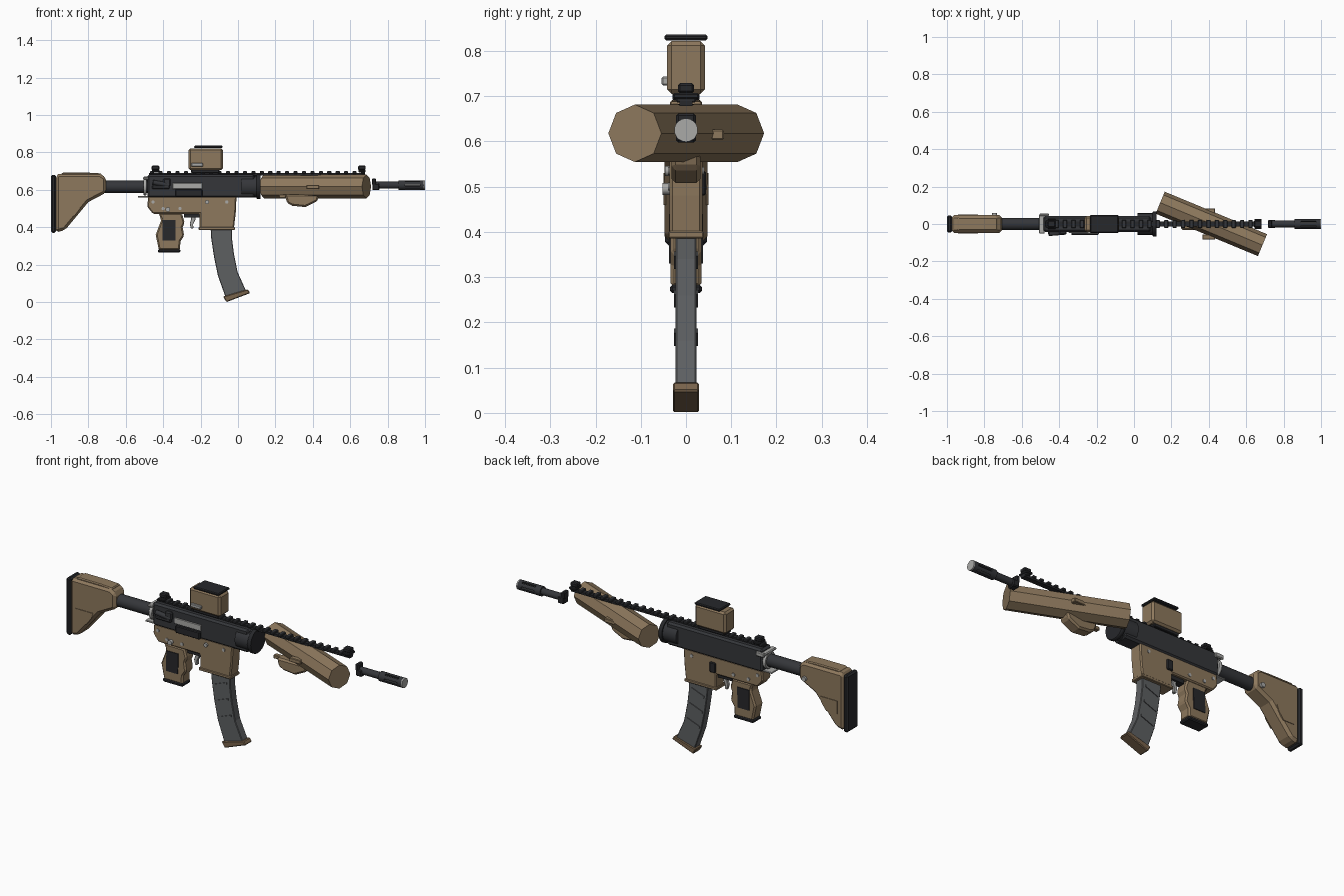
import bpy, bmesh, math
from mathutils import Vector, Matrix


def mat(name, c):
    m = bpy.data.materials.new(name)
    m.diffuse_color = (*c, 1)
    return m


TAN = mat("tan", (0.27, 0.19, 0.11))
BROWN = mat("brown", (0.19, 0.125, 0.07))
DARK = mat("dark", (0.035, 0.037, 0.042))
BLACK = mat("black", (0.02, 0.021, 0.024))
GREY = mat("grey", (0.11, 0.115, 0.12))
STEEL = mat("steel", (0.4, 0.4, 0.39))


def finish(name, bm, m, bevel=0.0, segs=1):
    bmesh.ops.recalc_face_normals(bm, faces=bm.faces)
    me = bpy.data.meshes.new(name)
    bm.to_mesh(me)
    bm.free()
    me.materials.append(m)
    ob = bpy.data.objects.new(name, me)
    bpy.context.collection.objects.link(ob)
    if bevel:
        b = ob.modifiers.new("bevel", 'BEVEL')
        b.width, b.segments, b.limit_method = bevel, segs, 'ANGLE'
        b.angle_limit = math.radians(35)
    return ob


def box(name, x, y, z, m, bevel=0.0):
    """Box from (min, max) ranges."""
    bm = bmesh.new()
    r = (x, y, z)
    bmesh.ops.create_cube(bm, size=1)
    for v in bm.verts:
        v.co = Vector([(a + b) / 2 + c * (b - a) for (a, b), c in zip(r, v.co)])
    return finish(name, bm, m, bevel)


def prism(name, pts, y0, y1, m, bevel=0.0):
    """Side profile (x, z) extruded along y."""
    bm = bmesh.new()
    f = bm.faces.new([bm.verts.new((x, y0, z)) for x, z in pts])
    g = bmesh.ops.extrude_face_region(bm, geom=[f])
    bmesh.ops.translate(bm, vec=(0, y1 - y0, 0),
                        verts=[v for v in g["geom"] if isinstance(v, bmesh.types.BMVert)])
    return finish(name, bm, m, bevel)


def rod(name, p, q, r, m, n=20, bevel=0.0):
    """Cylinder from p to q."""
    p, q = Vector(p), Vector(q)
    bm = bmesh.new()
    bmesh.ops.create_cone(bm, cap_ends=True, segments=n, radius1=r, radius2=r, depth=(q - p).length)
    rot = (q - p).to_track_quat('Z', 'Y').to_matrix().to_4x4()
    bm.transform(Matrix.Translation((p + q) / 2) @ rot)
    ob = finish(name, bm, m, bevel)
    if n > 8:
        for f in ob.data.polygons:
            f.use_smooth = len(f.vertices) == 4
    return ob


ZB = 0.618  # bore height

# Stock
prism("stock", [(-.975, .675), (-.96, .685), (-.735, .685), (-.705, .665), (-.705, .585),
                (-.80, .535), (-.925, .385), (-.975, .372)], -.047, .047, TAN, .014)
prism("cheek_rest", [(-.955, .67), (-.94, .692), (-.80, .692), (-.73, .688), (-.73, .67)], -.035, .035, TAN, .005)
box("butt_pad", (-1, -.973), (-.046, .046), (.37, .68), BLACK, .008)
for s in (-1, 1):
    prism("stock_panel", [(-.94, .53), (-.835, .53), (-.845, .50), (-.875, .46), (-.94, .46)],
          s * .044, s * .05, TAN)
rod("sling_socket", (-.745, .04, .60), (-.745, .058, .60), .013, STEEL, 12)
rod("buffer_tube", (-.72, 0, .617), (-.47, 0, .617), .033, DARK)
rod("end_plate_nut", (-.505, 0, .617), (-.488, 0, .617), .046, STEEL, 16, .003)

# Upper receiver
box("upper_receiver", (-.485, .09), (-.042, .042), (.558, .682), DARK, .010)
rod("receiver_front", (.02, 0, ZB), (.105, 0, ZB), .058, DARK, 20)
rod("barrel_nut", (.10, 0, ZB), (.121, 0, ZB), .067, BLACK, 20, .003)
box("bolt", (-.35, -.19), (-.047, -.035), (.605, .637), STEEL, .002)
box("dust_cover", (-.335, -.19), (-.06, -.04), (.563, .603), BLACK, .004)
box("bolt_assist_body", (-.46, -.365), (-.056, -.035), (.605, .625), DARK, .005)
rod("bolt_assist_button", (-.455, -.052, .64), (-.37, -.045, .625), .013, DARK, 10)
box("brass_deflector", (-.40, -.36), (-.056, -.035), (.62, .662), DARK, .006)

# Charging handle
box("charging_handle", (-.508, -.478), (-.052, .052), (.655, .668), STEEL, .004)
box("charging_latch", (-.505, -.455), (.042, .056), (.648, .672), STEEL, .004)
box("receiver_tab", (-.535, -.47), (-.03, .03), (.560, .568), STEEL, .002)

# Lower receiver and magazine well
prism("lower_receiver", [(-.48, .566), (-.485, .51), (-.455, .472), (-.205, .472), (-.205, .392),
                         (-.022, .392), (-.012, .48), (-.008, .566)], -.036, .036, TAN, .006)
prism("magazine_well_lip", [(-.21, .402), (-.21, .386), (-.017, .386), (-.017, .402)], -.039, .039, TAN, .003)
for s in (-1, 1):
    for x, z in [(-.40, .50), (-.31, .50), (-.06, .535), (-.455, .535)]:
        rod("receiver_pin", (x, s * .03, z), (x, s * .04, z), .009, STEEL, 10)
rod("magazine_release", (-.165, -.03, .535), (-.165, -.046, .535), .011, STEEL, 10)
rod("selector_hub", (-.375, -.03, .495), (-.375, -.052, .495), .013, STEEL, 10)
box("bolt_catch", (-.205, -.17), (.03, .044), (.48, .535), BLACK, .004)

# Trigger
prism("trigger", [(-.265, .48), (-.225, .48), (-.228, .44), (-.24, .415), (-.238, .395), (-.252, .392),
                  (-.258, .42), (-.25, .445)], -.009, .009, STEEL, .002)
box("trigger_housing", (-.29, -.20), (-.02, .02), (.452, .475), BLACK)

# Pistol grip
prism("grip", [(-.425, .475), (-.41, .44), (-.44, .36), (-.423, .278), (-.31, .278), (-.308, .325), (-.288, .355),
               (-.296, .40), (-.285, .425), (-.30, .475)], -.034, .034, TAN, .008)
box("grip_cap", (-.428, -.308), (-.035, .035), (.265, .283), BLACK, .005)
for s in (-1, 1):
    prism("grip_panel", [(-.403, .44), (-.333, .44), (-.335, .33), (-.405, .33)], s * .03, s * .038, BLACK)

# Curved magazine with ribs and base
mag_l = [(-.148, .42), (-.143, .34), (-.128, .24), (-.107, .14), (-.068, .03)]
mag_r = [(-.032, .42), (-.032, .34), (-.022, .26), (-.002, .16), (.043, .06)]
prism("magazine", mag_l + mag_r[::-1], -.023, .023, GREY, .003)
for s in (-1, 1):
    for x, z in [(-.085, .335), (-.075, .25), (-.058, .165)]:
        prism("magazine_rib", [(x - .04, z - .017), (x + .035, z + .012), (x + .034, z + .022), (x - .042, z - .007)],
              s * .02, s * .027, GREY)
prism("magazine_base", [(-.08, .03), (.052, .068), (.065, .048), (-.062, 0)], -.029, .029, BROWN, .004)

# Top rail
box("rail_base", (-.475, .68), (-.014, .014), (.678, .690), BLACK)
for i in range(26):
    x = -.47 + i * .0451
    box("rail_tooth", (x, x + .022), (-.022, .022), (.686, .700), DARK, .003)

# Folded sights
for n, x in (("rear_sight", -.44), ("front_sight", .663)):
    box(n + "_base", (x - .02, x + .02), (-.028, .028), (.694, .707), BLACK, .003)
    box(n, (x - .022, x + .02), (-.018, .018), (.706, .729), BLACK, .005)

# Optic
box("optic_mount", (-.25, -.10), (-.03, .03), (.69, .712), BLACK, .003)
box("optic_body", (-.265, -.08), (-.042, .042), (.705, .822), TAN, .010)
box("optic_cap", (-.235, -.083), (-.048, .048), (.823, .836), BLACK, .004)
box("optic_lever", (-.25, -.187), (-.054, -.038), (.724, .743), STEEL, .003)

# Octagonal handguard, swung off the bore line
rod("handguard", (.140, .114, ZB), (.687, -.113, ZB), .0635, TAN, 8)
for s in (-1, 1):
    box("handguard_insert", (.365, .433), (s * .07 - .014, s * .07 + .014), (.604, .626), TAN, .003)
box("handguard_tab", (.22, .30), (-.012, .012), (.555, .575), TAN, .003)
prism("hand_stop", [(.25, .575), (.262, .53), (.29, .515), (.36, .508), (.425, .54), (.435, .575)],
      -.032, .032, TAN, .009)

# Gas block, barrel and flash hider
box("gas_block", (.718, .756), (-.022, .022), (.598, .635), BLACK, .005)
box("gas_block_top", (.716, .738), (-.022, .022), (.625, .662), BLACK, .005)
rod("barrel", (.73, 0, .625), (.87, 0, .625), .0185, DARK)
rod("flash_hider_collar", (.858, 0, .625), (.892, 0, .625), .026, DARK)
rod("flash_hider_core", (.88, 0, .625), (.99, 0, .625), .014, STEEL, 12)
rod("flash_hider_ring", (.972, 0, .625), (.994, 0, .625), .026, DARK)
rod("muzzle_face", (.993, 0, .625), (1, 0, .625), .026, STEEL)
for i in range(6):
    bm = bmesh.new()
    arc = [math.radians(60 * i + 30 + d) for d in (-20, 0, 20)]
    ring = [(.026, a) for a in arc] + [(.015, a) for a in arc[::-1]]
    f = bm.faces.new([bm.verts.new((.885, r * math.cos(a), .625 + r * math.sin(a))) for r, a in ring])
    g = bmesh.ops.extrude_face_region(bm, geom=[f])
    bmesh.ops.translate(bm, vec=(.09, 0, 0), verts=[v for v in g["geom"] if isinstance(v, bmesh.types.BMVert)])
    finish("flash_hider_prong", bm, DARK)
